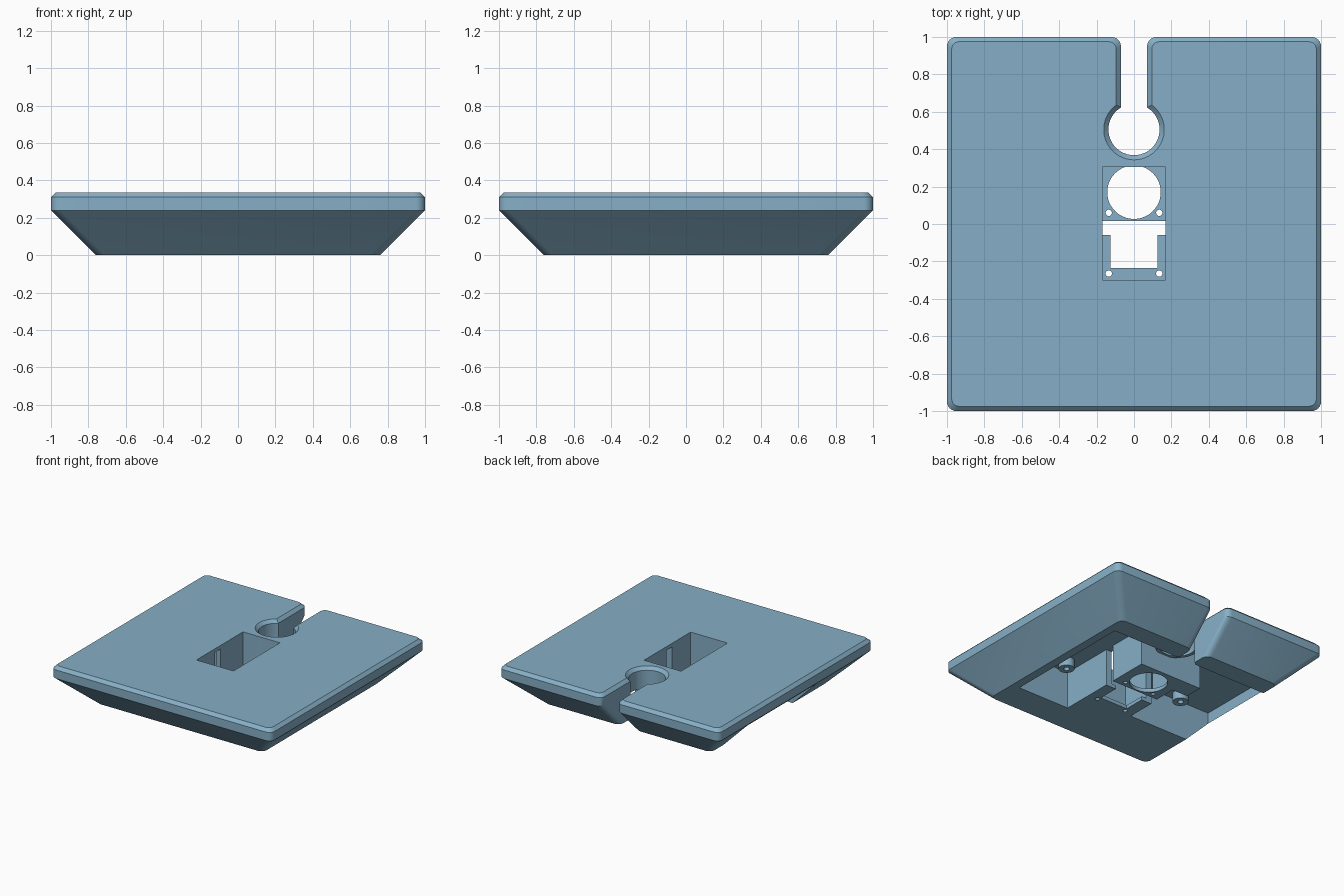
import bpy, bmesh, math

if "Cube" in bpy.data.objects:
    bpy.data.objects.remove(bpy.data.objects["Cube"])

blue = bpy.data.materials.new("slate_blue")
blue.diffuse_color = (0.24, 0.43, 0.57, 1)
blue.use_nodes = True
blue.node_tree.nodes["Principled BSDF"].inputs["Base Color"].default_value = blue.diffuse_color


def make(name, bm):
    bmesh.ops.recalc_face_normals(bm, faces=bm.faces)
    me = bpy.data.meshes.new(name)
    bm.to_mesh(me)
    bm.free()
    me.materials.append(blue)
    ob = bpy.data.objects.new(name, me)
    bpy.context.collection.objects.link(ob)
    return ob


def loft(name, layers):
    """Closed solid through rings of (x, y) points, each at its own height."""
    bm = bmesh.new()
    rings = [[bm.verts.new((x, y, z)) for x, y in pts] for z, pts in layers]
    n = len(rings[0])
    for a, b in zip(rings, rings[1:]):
        for i in range(n):
            j = (i + 1) % n
            bm.faces.new((a[i], a[j], b[j], b[i]))
    bm.faces.new(rings[0])
    bm.faces.new(rings[-1])
    return make(name, bm)


def box(name, x0, x1, y0, y1, z0, z1):
    ring = [(x0, y0), (x1, y0), (x1, y1), (x0, y1)]
    return loft(name, [(z0, ring), (z1, ring)])


def circle(cx, cy, r, n=32):
    return [(cx + r * math.cos(2 * math.pi * i / n), cy + r * math.sin(2 * math.pi * i / n))
            for i in range(n)]


def arc(cx, cy, r, a0, a1, n):
    return [(cx + r * math.cos(math.radians(a0 + (a1 - a0) * i / n)),
             cy + r * math.sin(math.radians(a0 + (a1 - a0) * i / n))) for i in range(n + 1)]


HOLE_Y = 0.505


def outline(half, slot, hole, r):
    """Rounded square with a keyhole slot open at the back."""
    a = math.degrees(math.asin(slot / hole))
    c = half - r
    pts = arc(-c, -c, r, 180, 270, 6) + arc(c, -c, r, 270, 360, 6)
    pts += arc(c, c, r, 0, 90, 6)
    pts += arc(slot + r, c, r, 90, 180, 6)
    pts += arc(0, HOLE_Y, hole, 90 - a, -270 + a, 40)
    pts += arc(-slot - r, c, r, 0, 90, 6)
    pts += arc(-c, c, r, 90, 180, 6)
    return pts


def cut(target, cutter):
    mod = target.modifiers.new("cut", 'BOOLEAN')
    mod.operation, mod.solver, mod.object = 'DIFFERENCE', 'EXACT', cutter
    bpy.context.view_layer.objects.active = target
    bpy.ops.object.modifier_apply(modifier=mod.name)
    bpy.data.objects.remove(cutter)


# Base body: tapered underside, straight rim, chamfered top
body = loft("base_body", [
    (0.0, outline(0.76, 0.07, 0.137, 0.05)),
    (0.24, outline(1.0, 0.07, 0.137, 0.05)),
    (0.31, outline(1.0, 0.07, 0.137, 0.05)),
    (0.335, outline(0.975, 0.095, 0.162, 0.04)),
])

# Underside cavities
CEIL = 0.305
for x0, x1, y0, y1 in [
    (0.22, 0.69, -0.51, 0.60),       # right bay
    (-1.2, -0.22, -0.30, 0.015),     # left bay, open to the side
    (-1.2, -0.35, 0.01, 0.60),
    (-0.36, -0.21, 0.01, 0.20),
    (-0.36, 0.23, 0.35, 0.60),       # gap behind the mount
    (-0.23, 0.23, -0.06, 0.015),     # slit across the mount
]:
    if x0 < -1:   # the open bay leaves a thin rim under the top
        x0 = -0.975
    cut(body, box("cutter", x0, x1, y0, y1, -0.1, CEIL))

# Deep mount pocket from the top, with openings in its floor
FLOOR = 0.03
cut(body, box("cutter", -0.168, 0.168, -0.30, 0.305, FLOOR, 0.5))
cut(body, box("cutter", -0.126, 0.126, -0.235, -0.05, -0.1, FLOOR + 0.01))
ring = circle(0, 0.17, 0.143, 48)
cut(body, loft("cutter", [(-0.1, ring), (FLOOR + 0.001, ring)]))
for x in (-0.135, 0.135):
    for y in (-0.265, 0.06):
        ring = circle(x, y, 0.017, 16)
        cut(body, loft("cutter", [(-0.1, ring), (FLOOR + 0.01, ring)]))

# Collar around the keyhole, below the top plate
a = math.degrees(math.asin(0.07 / 0.137))
collar = arc(0, HOLE_Y, 0.137, 90 - a, -270 + a, 40) + arc(0, HOLE_Y, 0.165, -270 + a, 90 - a, 40)
loft("keyhole_collar", [(0.16, collar), (CEIL + 0.002, collar)])

# Screw bosses hanging from the ceiling of each bay
for name, x, y in (("right_boss", 0.34, -0.38), ("left_boss", -0.63, -0.21)):
    ring = circle(x, y, 0.06, 24)
    boss = loft(name, [(0.235, ring), (CEIL + 0.002, ring)])
    ring = circle(x, y, 0.022, 16)
    cut(boss, loft("cutter", [(0.2, ring), (0.295, ring)]))

# Smooth the round walls, keep the edges crisp
for ob in bpy.context.collection.objects:
    bpy.ops.object.select_all(action='DESELECT')
    ob.select_set(True)
    bpy.context.view_layer.objects.active = ob
    bpy.ops.object.shade_smooth_by_angle(angle=math.radians(25))
